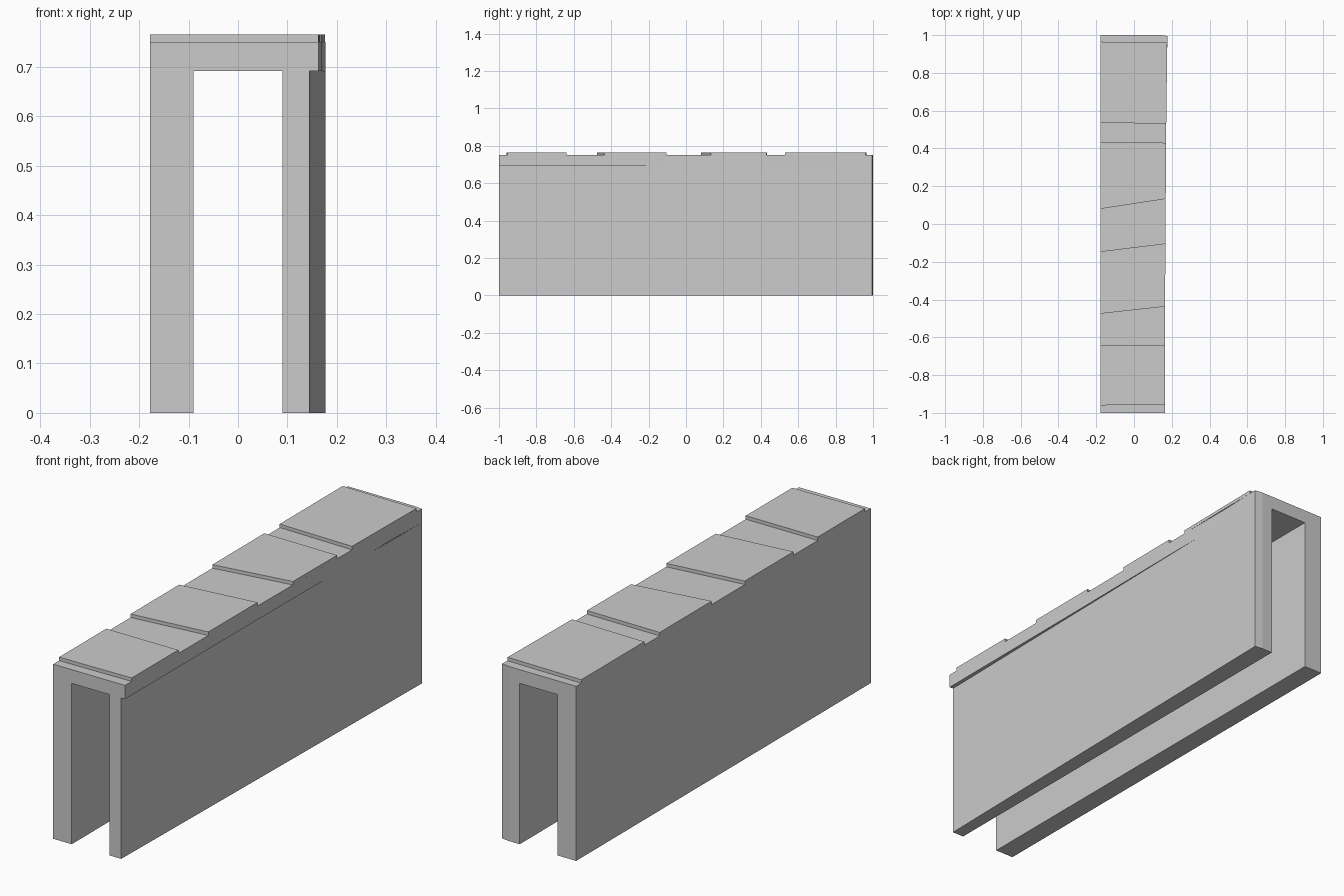
import bpy, bmesh

if "Cube" in bpy.data.objects:
    bpy.data.objects.remove(bpy.data.objects["Cube"])

LEFT, TOP_LEG, TOP_CAP, TOP_STONE = -0.178, 0.691, 0.75, 0.765


def prism(name, outline, z0, z1, bottom=True, top=True):
    """Extrude a counter-clockwise xy outline from z0 to z1."""
    bm = bmesh.new()
    lo = [bm.verts.new((x, y, z0)) for x, y in outline]
    hi = [bm.verts.new((x, y, z1)) for x, y in outline]
    n = len(outline)
    for i in range(n):
        j = (i + 1) % n
        bm.faces.new((lo[i], lo[j], hi[j], hi[i]))
    if bottom:
        bm.faces.new(lo[::-1])
    if top:
        bm.faces.new(hi)
    mesh = bpy.data.meshes.new(name)
    bm.to_mesh(mesh)
    bm.free()
    obj = bpy.data.objects.new(name, mesh)
    bpy.context.collection.objects.link(obj)
    return obj


# right edge of the cap, slightly crooked along its length
EDGE = [(-1, 0.163), (-0.1, 0.166), (0.4, 0.170), (0.8, 0.172), (0.995, 0.177)]


def edge_x(y):
    for (y0, x0), (y1, x1) in zip(EDGE, EDGE[1:]):
        if y <= y1:
            return x0 + (x1 - x0) * (y - y0) / (y1 - y0)
    return EDGE[-1][1]


# straight left wall and tapering right wall
prism("left_wall", [(LEFT, -1), (-0.09, -1), (-0.09, 1), (LEFT, 1)],
      0, TOP_LEG, top=False)
prism("right_wall", [(0.09, -1), (0.145, -1), (0.177, 0.995), (0.142, 1), (0.09, 1)],
      0, TOP_LEG, top=False)

# lintel slab bridging the walls
prism("cap_slab", [(LEFT, -1)] + [(x, y) for y, x in EDGE] + [(0.142, 1), (LEFT, 1)],
      TOP_LEG, TOP_CAP)

# raised slabs: start y and end y, each at the left and right edge
slabs = [
    (-0.96, -0.955, -0.64, -0.64),
    (-0.475, -0.437, -0.145, -0.103),
    (0.08, 0.133, 0.433, 0.43),
    (0.537, 0.53, 0.965, 0.96),
]
for i, (a_l, a_r, b_l, b_r) in enumerate(slabs):
    prism(f"raised_slab_{i + 1}",
          [(LEFT, a_l), (edge_x(a_r), a_r), (edge_x(b_r), b_r), (LEFT, b_l)],
          TOP_CAP, TOP_STONE, bottom=False)
